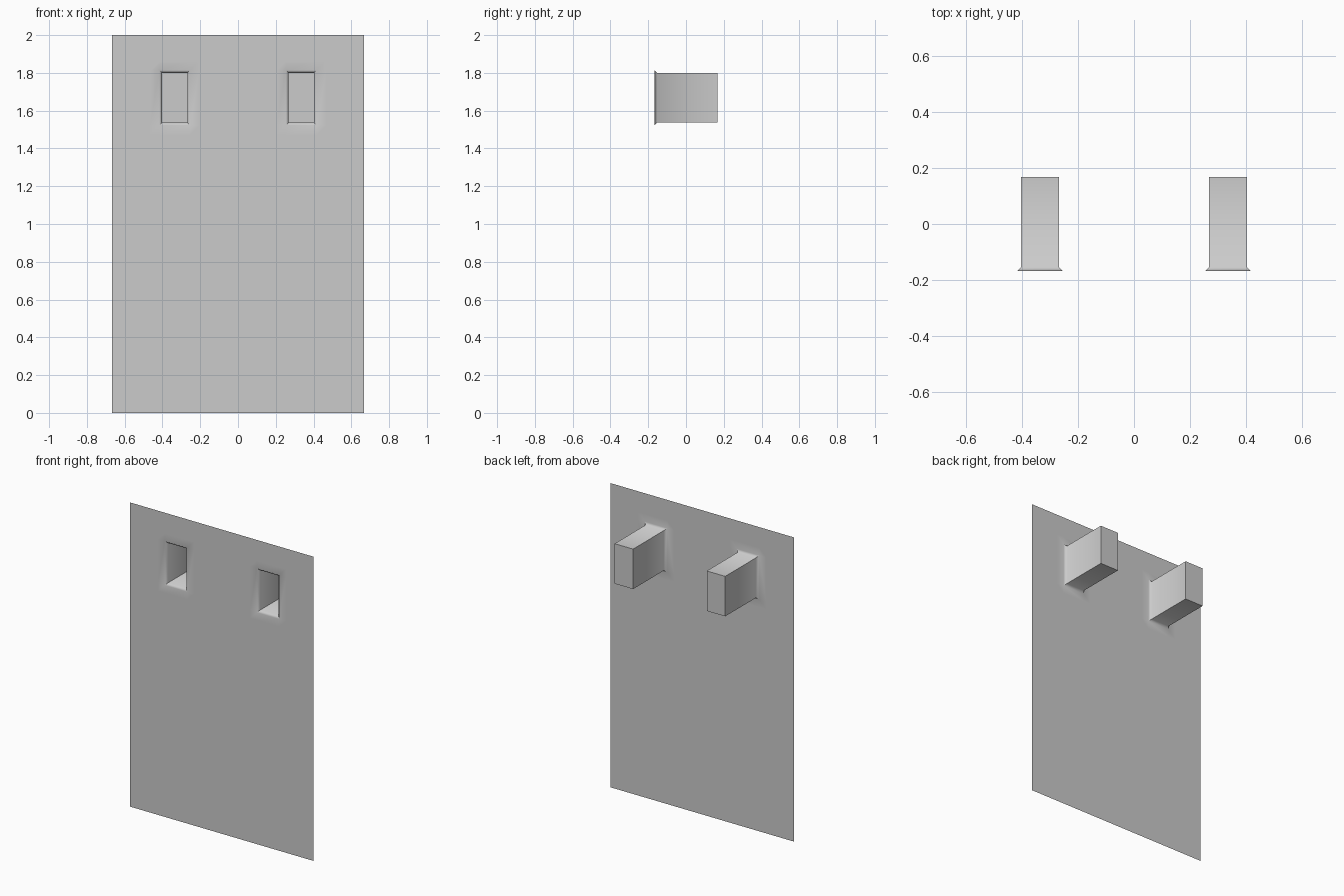
import bpy, bmesh, math

if "Cube" in bpy.data.objects:
    bpy.data.objects.remove(bpy.data.objects["Cube"])

FRONT, BACK = -0.167, 0.167
FLARE = 0.014                       # chamfer around each opening
X0, X1, Z0, Z1 = 0.268, 0.402, 1.537, 1.80   # pocket walls on the +x side
PAD = 0.05                          # support loop around the openings

bm = bmesh.new()

# Thin front panel: a grid of faces that leaves out the two openings
xr = [X0 - FLARE - PAD, X0 - FLARE, X1 + FLARE, X1 + FLARE + PAD, 0.667]
xs = [-x for x in reversed(xr)] + xr
zs = [0, Z0 - FLARE - PAD, Z0 - FLARE, Z1 + FLARE, Z1 + FLARE + PAD, 2]
grid = [[bm.verts.new((x, FRONT, z)) for z in zs] for x in xs]
openings = []
for i in range(len(xs) - 1):
    for k in range(len(zs) - 1):
        quad = [grid[i][k], grid[i + 1][k], grid[i + 1][k + 1], grid[i][k + 1]]
        if i in (2, 6) and k == 2:
            openings.append(quad)
        else:
            bm.faces.new(quad)

# Pockets: flared lip, straight walls and closed back
for outer in openings:
    side = 1 if outer[0].co.x > 0 else -1
    xa, xb = sorted((side * X0, side * X1))
    for y in (FRONT + FLARE, BACK):
        inner = [bm.verts.new((x, y, z)) for x, z in
                 ((xa, Z0), (xb, Z0), (xb, Z1), (xa, Z1))]
        for j in range(4):
            n = (j + 1) % 4
            bm.faces.new((outer[j], outer[n], inner[n], inner[j]))
        outer = inner
    bm.faces.new(outer)

mesh = bpy.data.meshes.new("panel_with_pockets")
bm.to_mesh(mesh)
bm.free()
panel = bpy.data.objects.new("panel_with_pockets", mesh)
bpy.context.collection.objects.link(panel)
bpy.context.view_layer.objects.active = panel
panel.select_set(True)
bpy.ops.object.shade_smooth_by_angle(angle=math.radians(50))
